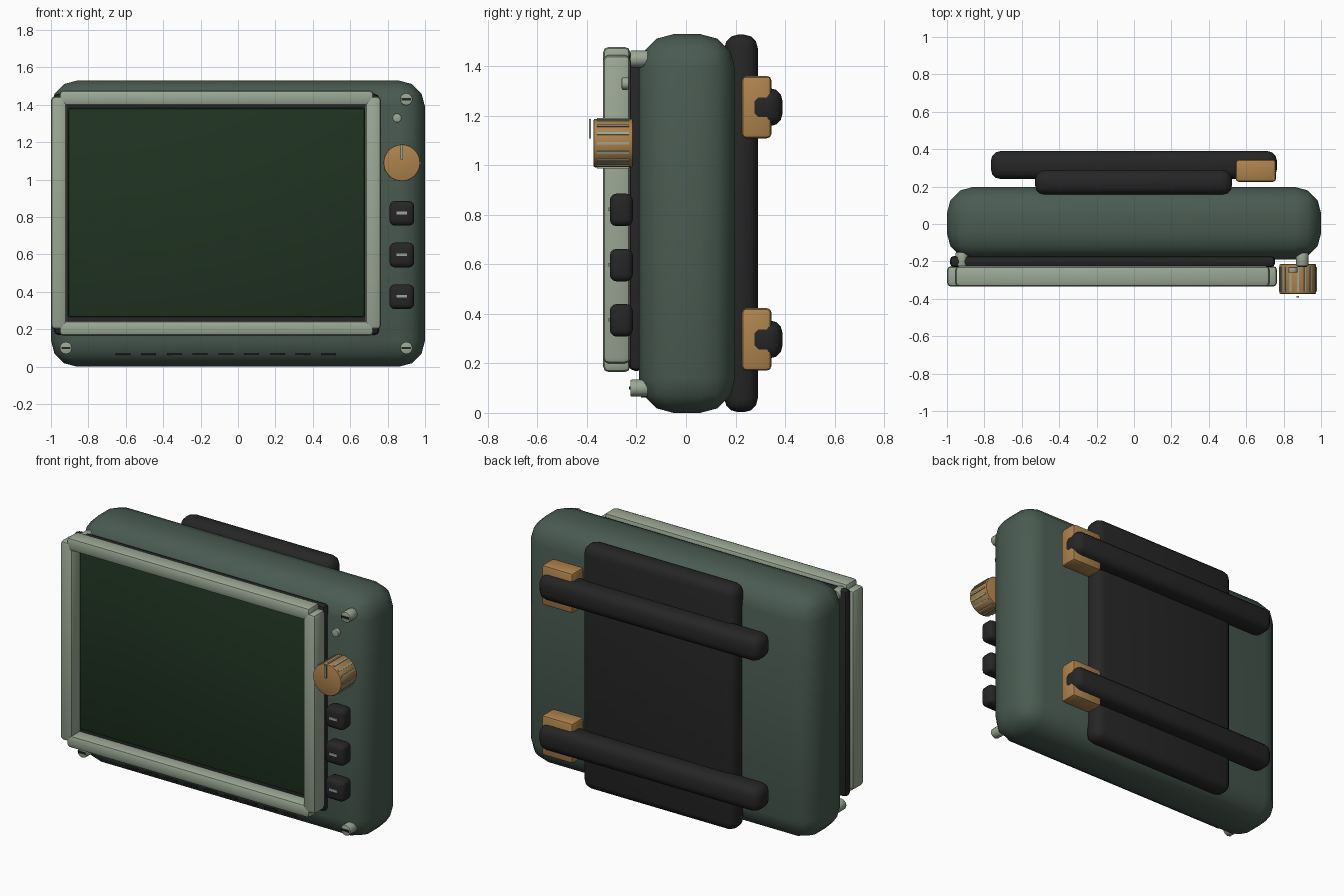
import bpy, math
from mathutils import Matrix

if "Cube" in bpy.data.objects:
    bpy.data.objects.remove(bpy.data.objects["Cube"])


def material(name, rgb):
    m = bpy.data.materials.new(name)
    m.diffuse_color = (*rgb, 1)
    m.use_nodes = True
    m.node_tree.nodes["Principled BSDF"].inputs["Base Color"].default_value = m.diffuse_color
    return m


GREEN = material("case green", (0.068, 0.105, 0.084))
PALE = material("pale trim", (0.33, 0.39, 0.30))
BLACK = material("black rubber", (0.019, 0.019, 0.020))
GLASS = material("dark green glass", (0.014, 0.033, 0.015))
BRASS = material("brass", (0.42, 0.225, 0.075))


def finish(o, name, mat, bevel, segments):
    o.name = name
    o.data.materials.append(mat)
    if bevel:
        b = o.modifiers.new("bevel", "BEVEL")
        b.width, b.segments = bevel, segments
        b.limit_method, b.angle_limit = "ANGLE", math.radians(40)
        bpy.ops.object.modifier_apply(modifier=b.name)
        bpy.ops.object.shade_smooth_by_angle(angle=math.radians(40))
    return o


def box(name, x, y, z, mat, bevel=0.0, segments=2):
    """Box given by its (low, high) extents."""
    bpy.ops.mesh.primitive_cube_add(size=1)
    o = bpy.context.object
    ext = (x, y, z)
    centre = [(a + b) / 2 for a, b in ext]
    size = [b - a for a, b in ext]
    o.data.transform(Matrix.Translation(centre) @ Matrix.Diagonal((*size, 1)))
    return finish(o, name, mat, bevel, segments)


def disc(name, x, z, r, y, mat, sides, bevel=0.0):
    """Cylinder lying along y."""
    bpy.ops.mesh.primitive_cylinder_add(vertices=sides, radius=r, depth=y[1] - y[0])
    o = bpy.context.object
    o.data.transform(Matrix.Translation((x, sum(y) / 2, z)) @ Matrix.Rotation(math.pi / 2, 4, "X"))
    return finish(o, name, mat, bevel, 2)


def around(c, half):
    return (c - half, c + half)


# Main case
box("case", (-1, 1), (-0.19, 0.198), (0, 1.53), GREEN, 0.14, 3)

# Screen: gasket, glass with dark surround, and four frame bars
box("screen_gasket", (-0.985, 0.755), (-0.232, -0.17), (0.17, 1.46), BLACK, 0.025)
box("screen_surround", (-0.925, 0.69), (-0.255, -0.2), (0.23, 1.41), BLACK)
box("screen_glass", (-0.908, 0.678), (-0.27, -0.22), (0.265, 1.382), GLASS, 0.012)
FRAME_Y = (-0.335, -0.225)
for side, x in (("left", (-1.0, -0.915)), ("right", (0.68, 0.765))):
    box("frame_bar_" + side, x, FRAME_Y, (0.2, 1.445), PALE, 0.022)
for side, z in (("top", (1.395, 1.478)), ("bottom", (0.165, 0.245))):
    box("frame_bar_" + side, (-0.955, 0.725), FRAME_Y, z, PALE, 0.022)

# Corner screws with slots
for x in (-0.92, 0.9):
    for z in (0.1, 1.43):
        disc("screw", x, z, 0.034, (-0.225, -0.15), PALE, 12, 0.006)
        box("screw_slot", around(x, 0.025), (-0.231, -0.222), around(z, 0.006), BLACK)

# Indicator lamp
disc("indicator_lamp", 0.85, 1.33, 0.025, (-0.26, -0.23), PALE, 12, 0.006)

# Ribbed knob with pointer
KX, KZ = 0.876, 1.09
disc("knob", KX, KZ, 0.098, (-0.373, -0.215), BRASS, 32, 0.005)
for i in range(16):
    rib = box("knob_rib", (0.094, 0.102), (-0.36, -0.23), (-0.005, 0.005), PALE)
    rib.data.transform(Matrix.Translation((KX, 0, KZ)) @ Matrix.Rotation(math.tau * i / 16, 4, "Y"))
box("knob_pointer", around(KX, 0.007), (-0.392, -0.384), (1.108, 1.188), PALE)

# Push buttons with dash marks
for z in (0.82, 0.597, 0.374):
    box("button", around(0.876, 0.066), (-0.308, -0.215), around(z, 0.066), BLACK, 0.028, 3)
    box("button_mark", around(0.876, 0.028), (-0.314, -0.306), around(z + 0.002, 0.007), PALE)

# Row of vent slots along the lower edge
for i in range(9):
    box("vent_slot", around(-0.615 + 0.1375 * i, 0.04), (-0.182, -0.14), around(0.068, 0.005), BLACK)

# Rear pad, two straps and their buckles
box("rear_pad", (-0.53, 0.525), (0.155, 0.29), (0.003, 1.528), BLACK, 0.055, 3)
for z in (0.297, 1.235):
    box("strap", (-0.765, 0.764), (0.24, 0.39), around(z, 0.077), BLACK, 0.052, 3)
    box("buckle", (0.543, 0.76), (0.225, 0.345), around(z, 0.126), BRASS, 0.018)
